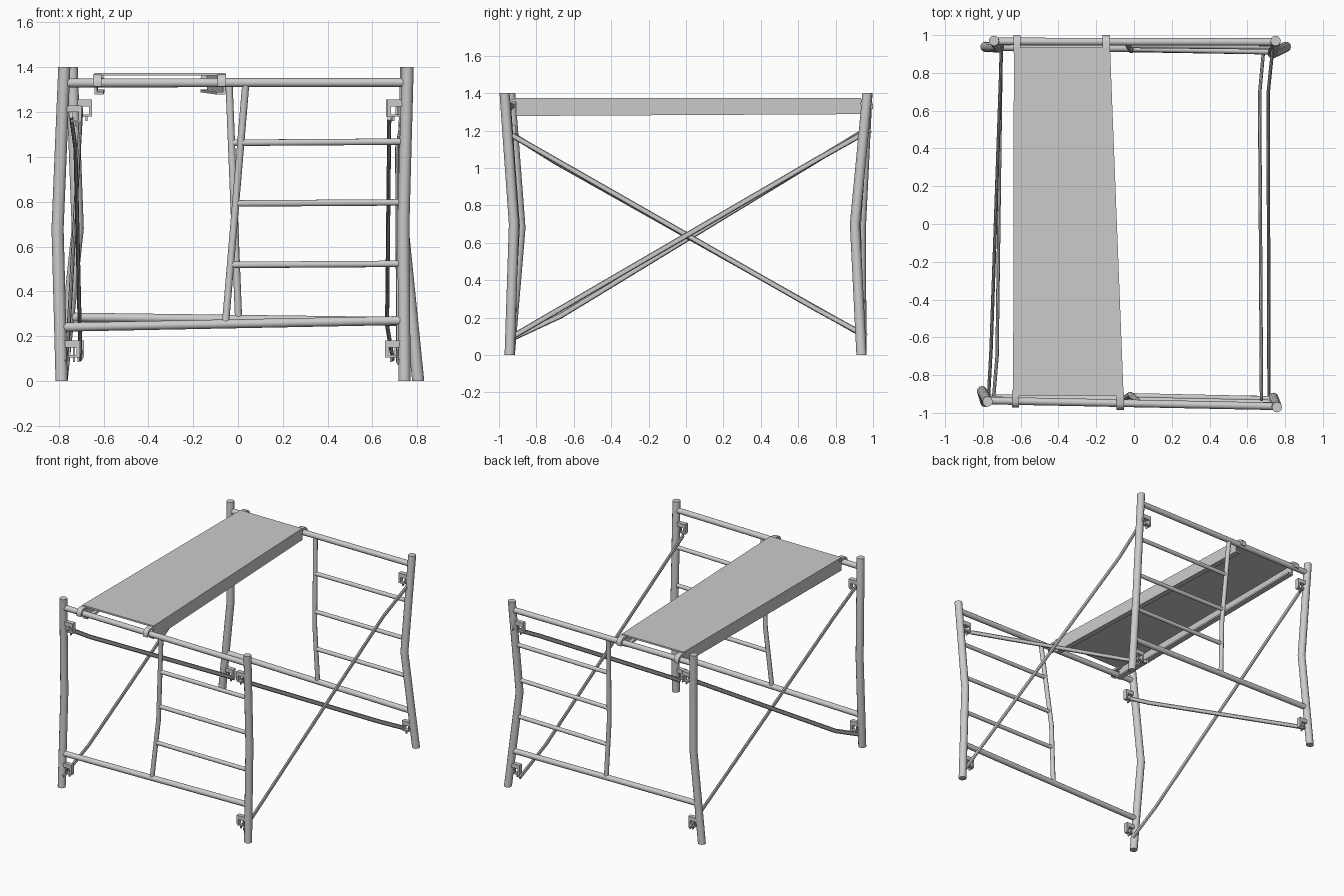
import bpy, bmesh, math
from mathutils import Vector

if "Cube" in bpy.data.objects:
    bpy.data.objects.remove(bpy.data.objects["Cube"])


def finish(name, bm, smooth=False):
    bmesh.ops.recalc_face_normals(bm, faces=bm.faces)
    me = bpy.data.meshes.new(name)
    bm.to_mesh(me)
    bm.free()
    ob = bpy.data.objects.new(name, me)
    bpy.context.collection.objects.link(ob)
    if smooth:
        bpy.context.view_layer.objects.active = ob
        ob.select_set(True)
        bpy.ops.object.shade_smooth_by_angle(angle=math.radians(40))
        ob.select_set(False)
    return ob


def loft(bm, rings):
    rows = [[bm.verts.new(p) for p in ring] for ring in rings]
    n = len(rows[0])
    for a, b in zip(rows, rows[1:]):
        for i in range(n):
            j = (i + 1) % n
            bm.faces.new((a[i], a[j], b[j], b[i]))
    bm.faces.new(rows[0][::-1])
    bm.faces.new(rows[-1])


def tube(name, pts, r, side, sides=12, squash=1.0, flat_ends=False):
    """Round or oval tube along a few points; side is the cross axis."""
    pts = [Vector(p) for p in pts]
    rings = []
    for i, p in enumerate(pts):
        d = (pts[min(i + 1, len(pts) - 1)] - pts[max(i - 1, 0)]).normalized()
        if flat_ends:
            d = Vector((0, 0, 1))
        u = Vector(side)
        u = (u - d * u.dot(d)).normalized()
        v = d.cross(u)
        ang = [2 * math.pi * k / sides for k in range(sides)]
        rings.append([p + u * r * squash * math.cos(a) + v * r * math.sin(a) for a in ang])
    bm = bmesh.new()
    loft(bm, rings)
    return finish(name, bm, True)


def add_box(bm, lo, hi):
    res = bmesh.ops.create_cube(bm, size=1)
    for v in res['verts']:
        v.co = Vector([(a + b) / 2 + c * (b - a) for a, b, c in zip(lo, hi, v.co)])


# bent posts: bottom, bend, top
posts = {
    'front_left': [(-0.787, -0.942, 0), (-0.805, -0.885, 0.68), (-0.775, -0.94, 1.4)],
    'front_right': [(0.743, -0.943, 0), (0.738, -0.92, 0.7), (0.757, -0.97, 1.4)],
    'back_left': [(-0.787, 0.938, 0), (-0.715, 0.935, 0.68), (-0.742, 0.97, 1.4)],
    'back_right': [(0.804, 0.938, 0), (0.733, 0.903, 0.7), (0.75, 0.97, 1.4)],
}


def at(post, z):
    a, m, b = [Vector(p) for p in posts[post]]
    if z > m.z:
        a, m = m, b
    return a.lerp(m, (z - a.z) / (m.z - a.z))


for name, pts in posts.items():
    tube(name + '_post', pts, 0.027, (1, 0, 0), flat_ends=True)

# end frames: top bar, bottom bar, ladder upright and rungs
spec = {'front': (0.24, 0.27, 0.035, -0.055), 'back': (0.285, 0.265, -0.04, 0.003)}
for end, (zl, zr, xt, xb) in spec.items():
    L, R = end + '_left', end + '_right'
    tube(end + '_top_bar', [at(L, 1.33), at(R, 1.332)], 0.02, (0, 1, 0))
    tube(end + '_bottom_bar', [at(L, zl), at(R, zr)], 0.02, (0, 1, 0))

    def upright(z):
        x = xb + (xt - xb) * (z - 0.265) / 1.065
        a, b = at(L, z), at(R, z)
        p = a.lerp(b, (x - a.x) / (b.x - a.x))
        return Vector((x, p.y, z))

    tube(end + '_ladder_upright', [upright(z) for z in (0.265, 0.69, 1.33)], 0.016, (1, 0, 0), 10)
    for i, z in enumerate((0.518, 0.792, 1.063)):
        tube(f'{end}_rung_{i + 1}', [upright(z), at(R, z + 0.005)], 0.015, (0, 1, 0), 10)

# cross braces, some slightly bent near one end
braces = {
    'right_brace_down': [(0.675, -0.93, 1.175), (0.665, 0.69, 0.25), (0.69, 0.965, 0.1)],
    'right_brace_up': [(0.715, -0.95, 0.085), (0.71, 0.69, 1.04), (0.74, 0.985, 1.205)],
    'left_brace_down': [(-0.745, -0.94, 1.185), (-0.725, -0.7, 1.035), (-0.703, 0.96, 0.1)],
    'left_brace_up': [(-0.772, -0.95, 0.08), (-0.757, -0.67, 0.21), (-0.70, 0.965, 1.205)],
}
for name, pts in braces.items():
    tube(name, pts, 0.015, (1, 0, 0), 8, squash=0.6)

# brace clamps: stub, hanging bracket and pin on the inner face of each post
for name in posts:
    s = 1 if 'left' in name else -1
    for tag, z in (('lower', 0.15), ('upper', 1.225)):
        p = at(name, z)
        if name == 'front_left' and tag == 'upper':
            p.z = z = 1.2
        bm = bmesh.new()
        for x0, x1, z0, z1, w in ((0.015, 0.085, 0.0, 0.03, 0.016), (0.07, 0.085, -0.035, 0.0, 0.016),
                                  (0.035, 0.085, -0.045, -0.035, 0.014), (0.035, 0.043, -0.045, 0.0, 0.006),
                                  (0.055, 0.063, -0.065, -0.04, 0.006)):
            xa, xb = sorted((p.x + s * x0, p.x + s * x1))
            add_box(bm, (xa, p.y - w, z + z0), (xb, p.y + w, z + z1))
        finish(f'{name}_{tag}_clamp', bm)

# deck: inverted tray with lips, narrower at the back
ends = [(-0.91, -0.64, -0.055, 1.278), (0.935, -0.636, -0.127, 1.288)]
rings = []
t, lip, top = 0.012, 0.04, 1.375
for y, a, b, low in ends:
    prof = [(a, low), (a, top), (b, top), (b, low), (b - lip, low), (b - lip, low + t),
            (b - t, low + t), (b - t, top - t), (a + t, top - t), (a + t, low + t),
            (a + lip, low + t), (a + lip, low)]
    rings.append([(x, y, z) for x, z in prof])
bm = bmesh.new()
loft(bm, rings)
finish('deck', bm)

# hooks that carry the deck over the top bars
for tag, x in (('front_outer', -0.627), ('front_inner', -0.073), ('back_outer', -0.62), ('back_inner', -0.147)):
    end = tag.split('_')[0]
    s = -1 if end == 'front' else 1
    a, b = at(end + '_left', 1.33), at(end + '_right', 1.332)
    c = a.lerp(b, (x - a.x) / (b.x - a.x))
    # strip along the underside of the deck, then a curl around the bar
    path = [((-0.06, 0.022), (-0.06, 0.038))]
    for k in map(math.radians, (90, 60, 30, 0, -25)):
        path.append(((math.cos(k) * 0.021, math.sin(k) * 0.022), (math.cos(k) * 0.035, math.sin(k) * 0.038)))
    rings = [[(x + h, c.y + s * q[0], c.z + q[1]) for h, q in
              ((-0.019, i), (0.019, i), (0.019, o), (-0.019, o))] for i, o in path]
    bm = bmesh.new()
    loft(bm, rings)
    finish(tag + '_deck_hook', bm, True)
